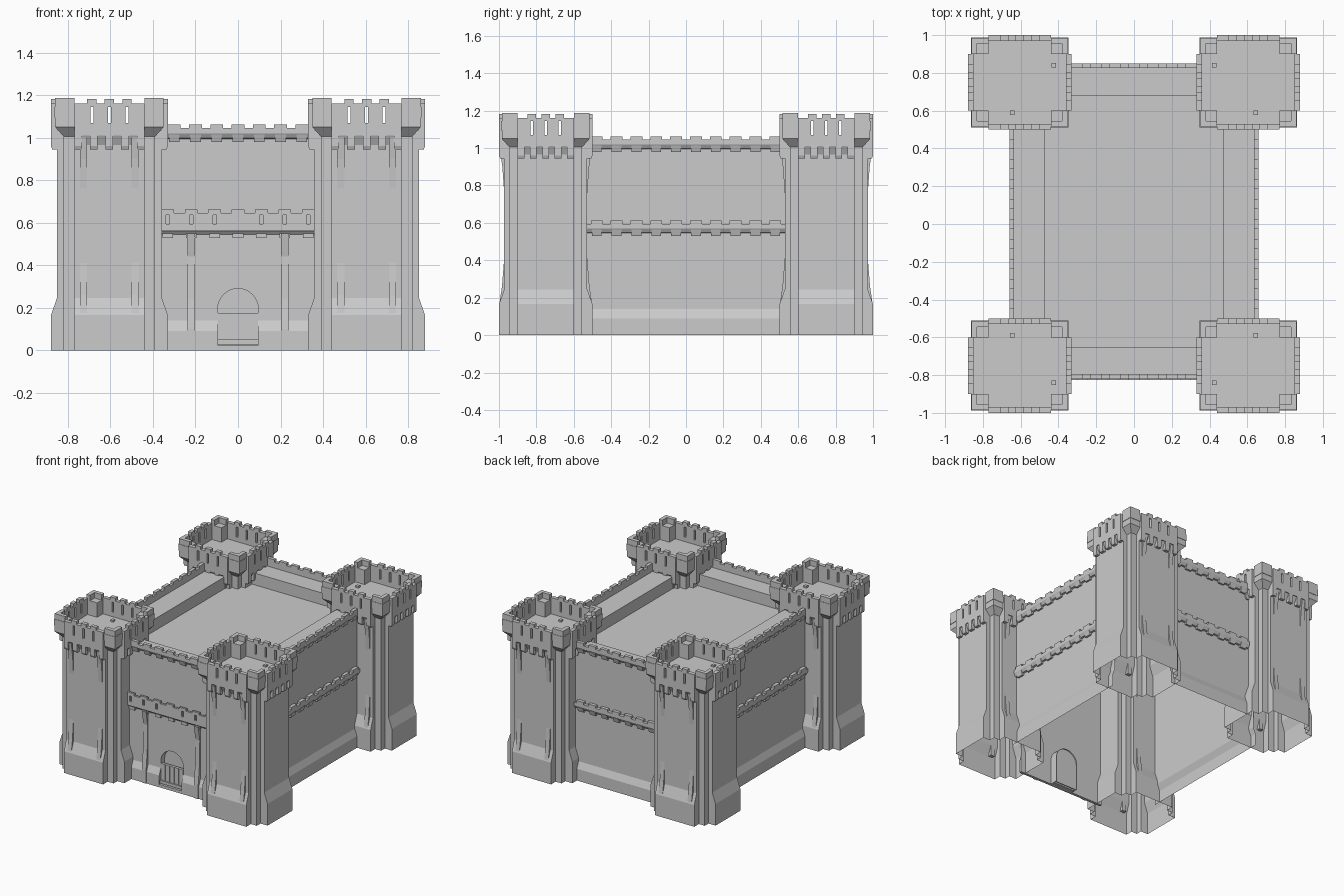
import bpy, bmesh, math
from mathutils import Matrix, Vector

if "Cube" in bpy.data.objects:
    bpy.data.objects.remove(bpy.data.objects["Cube"])


def frame(cx, cy, angle):
    """Local frame of a facade: x runs along it, -y points outward."""
    return Matrix.Translation((cx, cy, 0)) @ Matrix.Rotation(math.radians(angle), 4, 'Z')


def extrude(bm, M, profile, a0, a1, closed=True):
    """Sweep an (outward, z) profile along the facade; open profiles give a sheet."""
    rings = [[bm.verts.new(M @ Vector((a, -d, z))) for d, z in profile] for a in (a0, a1)]
    n = len(profile)
    fs = [bm.faces.new(rings[0]), bm.faces.new(rings[1][::-1])] if closed else []
    for i in range(n if closed else n - 1):
        j = (i + 1) % n
        fs.append(bm.faces.new((rings[0][i], rings[1][i], rings[1][j], rings[0][j])))
    if closed:
        bmesh.ops.recalc_face_normals(bm, faces=fs)


def box(bm, M, a0, a1, d0, d1, z0, z1):
    extrude(bm, M, [(d0, z0), (d1, z0), (d1, z1), (d0, z1)], a0, a1)


def loft(bm, rings, bottom=False):
    """Join (outline, z) rings upward, capped on top."""
    vs = [[bm.verts.new((x, y, z)) for x, y in pts] for pts, z in rings]
    fs = [bm.faces.new(vs[-1])]
    if bottom:
        fs.append(bm.faces.new(vs[0][::-1]))
    for lo, hi in zip(vs, vs[1:]):
        for i in range(len(lo)):
            j = (i + 1) % len(lo)
            fs.append(bm.faces.new((lo[i], lo[j], hi[j], hi[i])))
    bmesh.ops.recalc_face_normals(bm, faces=fs)


def slotted(bm, M, hw, d0, d1, z0, s0, s1, z1, slots, w):
    """Parapet wall with vertical slots between heights s0 and s1."""
    box(bm, M, -hw, hw, d0, d1, z0, s0)
    box(bm, M, -hw, hw, d0, d1, s1, z1)
    edges = [-hw] + [e for s in slots for e in (s - w / 2, s + w / 2)] + [hw]
    for a, b in zip(edges[::2], edges[1::2]):
        box(bm, M, a, b, d0, d1, s0, s1)


def finish(bm, name, mirror=None):
    me = bpy.data.meshes.new(name)
    bm.to_mesh(me)
    bm.free()
    ob = bpy.data.objects.new(name, me)
    bpy.context.collection.objects.link(ob)
    if mirror:
        m = ob.modifiers.new("mirror", 'MIRROR')
        m.use_axis = mirror
        m.use_mirror_merge = False
    return ob


def rect(x0, x1, y0, y1):
    return [(x0, y0), (x1, y0), (x1, y1), (x0, y1)]


ALL4 = (True, True, False)
CX, CY = 0.605, 0.75
sides = [(k * 90, *((0.165, 0.25) if k % 2 == 0 else (0.15, 0.275))) for k in range(4)]
QUADS = ((1, 1), (-1, 1), (-1, -1), (1, -1))


def tower_plan(inset):
    """Cross plan: four face panels around set-back corner piers."""
    q = [(0.275 - inset, 0.15), (0.215, 0.15), (0.215, 0.195), (0.165, 0.195), (0.165, 0.25 - inset)]
    return [(CX + sx * x, CY + sy * y) for sx, sy in QUADS for x, y in (q if sx * sy > 0 else q[::-1])]


# tower shafts with battered base (one tower, mirrored to four)
bm = bmesh.new()
loft(bm, [(tower_plan(i), z) for i, z in ((0, 0), (0, 0.165), (0.028, 0.245), (0.028, 0.965),
                                          (0.004, 1.015), (0.004, 1.035))])
finish(bm, "tower_shaft", ALL4)

# thin tapered buttresses on the front and back tower faces
bm = bmesh.new()
for ang, hw, out in sides[::2]:
    M = frame(CX, CY, ang)
    s = out - 0.028
    for c in (-0.122, 0.122):
        for prof in ([(s, 0.41), (s + 0.012, 0.26), (out - 0.002, 0.165)],
                     [(s, 0.76), (s + 0.01, 0.9), (out - 0.004, 1.0)]):
            extrude(bm, M, prof + [(s, prof[-1][1])], c - 0.017, c + 0.017)
finish(bm, "tower_buttress", ALL4)

# tower parapets: slots, merlons above, corbel teeth below
bm = bmesh.new()
for ang, hw, out in sides:
    M = frame(CX, CY, ang)
    step = hw * 0.5
    slots = [-step, 0, step]
    slotted(bm, M, hw, out - 0.03, out, 1.01, 1.07, 1.145, 1.16, slots, 0.014)
    for c in slots:
        box(bm, M, c - 0.022, c + 0.022, out - 0.03, out, 1.16, 1.182)
    for i in range(5):
        c = (i - 2) * (hw - 0.018) / 2
        extrude(bm, M, [(out - 0.028, 0.945), (out - 0.006, 0.945), (out, 0.96), (out, 1.015), (out - 0.028, 1.015)],
                c - 0.018, c + 0.018)
finish(bm, "tower_parapet", ALL4)

# tower corner turrets flaring out from the piers
bm = bmesh.new()
for sx, sy in QUADS:
    def r(x0, x1, y0, y1):
        return rect(CX + sx * x0, CX + sx * x1, CY + sy * y0, CY + sy * y1)
    top = r(0.165, 0.255, 0.15, 0.235)
    band = r(0.165, 0.258, 0.15, 0.238)
    loft(bm, [(r(0.165, 0.215, 0.15, 0.195), 1.005), (top, 1.05), (top, 1.095)])
    loft(bm, [(band, 1.095), (band, 1.145)], True)
    for w in (r(0.225, 0.255, 0.15, 0.235), r(0.165, 0.225, 0.205, 0.235)):
        loft(bm, [(w, 1.145), (w, 1.187)])
finish(bm, "tower_corner", ALL4)

# small studs on the tower roofs
bm = bmesh.new()
for x, y in ((-0.18, 0.09), (0.04, -0.16)):
    stud = rect(CX + x - 0.012, CX + x + 0.012, CY + y - 0.012, CY + y + 0.012)
    loft(bm, [(stud, 1.03), (stud, 1.048)])
finish(bm, "tower_roof_studs", ALL4)


def trim(bm, M, hw, z, n):
    """Projecting crenellated band with corbel teeth."""
    extrude(bm, M, [(0, z + 0.015), (0.012, z + 0.018), (0.025, z + 0.04), (0.025, z + 0.065),
                    (0, z + 0.065)], -hw, hw)
    p = 2 * hw / n
    for i in range(n):
        c = -hw + (i + 0.5) * p
        box(bm, M, c - p * 0.3, c + p * 0.3, 0, 0.025, z + 0.06, z + 0.083)
        extrude(bm, M, [(0, z), (0.014, z), (0.025, z + 0.035), (0, z + 0.035)], c - p * 0.25, c + p * 0.25)


# walls between towers; the front only gets the top band here
walls = {"front": (frame(0, -0.795, 0), 0.37, 7), "right": (frame(0.635, 0, 90), 0.55, 10),
         "back": (frame(0, 0.825, 180), 0.37, 7), "left": (frame(-0.635, 0, 270), 0.55, 10)}
for name, (M, hw, n) in walls.items():
    if name != "front":
        bm = bmesh.new()
        extrude(bm, M, [(0.02, 0), (0.02, 0.09), (0, 0.14), (0, 1.0)], -hw, hw, False)
        finish(bm, name + "_wall")
    # raised walkway along the roof edge
    bm = bmesh.new()
    extrude(bm, M, [(0, 1.0), (-0.145 if n == 7 else -0.165, 1.0), (-0.145 if n == 7 else -0.165, 0.91)],
            -hw, hw, False)
    finish(bm, name + "_walkway")
    bm = bmesh.new()
    trim(bm, M, hw - 0.02, 0.98, n)
    if name != "front":
        trim(bm, M, hw - 0.02, 0.53, n)
    finish(bm, name + "_bands")

# main roof
bm = bmesh.new()
bm.faces.new([bm.verts.new((x, y, 0.91)) for x, y in rect(-0.47, 0.47, -0.65, 0.68)])
finish(bm, "main_roof")

# front wall with arched gateway: flat face plus a short vaulted passage
F = walls["front"][0]
R, SPRING = 0.095, 0.195
arch = [(R, 0)] + [(R * math.cos(math.pi * i / 16), SPRING + R * math.sin(math.pi * i / 16))
                   for i in range(17)] + [(-R, 0)]
bm = bmesh.new()
outline = [(-0.37, 0), (-0.37, 1.0), (0.37, 1.0), (0.37, 0)] + arch
bm.faces.new([bm.verts.new(F @ Vector((x, 0, z))) for x, z in outline][::-1])
# swapped axes sweep the arch inward instead of sideways
S = F @ Matrix(((0, -1, 0, 0), (1, 0, 0, 0), (0, 0, 1, 0), (0, 0, 0, 1)))
extrude(bm, S, arch, 0, 0.06, False)
for s in (-1, 1):
    extrude(bm, F, [(0, 0), (0.02, 0), (0.02, 0.09), (0, 0.14)], s * R, s * 0.37)
finish(bm, "front_wall")

# gate: plank door and threshold steps
bm = bmesh.new()
for i in range(10):
    c = -R + (i + 0.5) * R / 5
    box(bm, F, c - R / 10, c + R / 10, -0.02, 0.003 * (i % 2), 0.05, 0.175)
for z0, z1, d in ((0, 0.022, 0.02), (0.028, 0.05, 0.012)):
    box(bm, F, -R, R, -0.03, d, z0, z1)
# arch infill above the door
extrude(bm, S, arch, 0.045, 0.05)
finish(bm, "gate")

# balcony over the gate with slotted parapet and merlons
bm = bmesh.new()
extrude(bm, F, [(0, 0.545), (0.008, 0.545), (0.022, 0.562), (0.03, 0.562), (0.03, 0.575), (0, 0.575)],
        -0.36, 0.36)
slotted(bm, F, 0.36, 0.014, 0.03, 0.575, 0.595, 0.637, 0.646,
        [-0.33, -0.22, -0.11, 0.11, 0.22, 0.33], 0.016)
for i in range(7):
    c = (i - 3) * 0.11
    box(bm, F, c - 0.03, c + 0.03, 0.014, 0.03, 0.646, 0.662)
    box(bm, F, c - 0.025, c + 0.025, 0, 0.016, 0.528, 0.55)
finish(bm, "balcony")

# tapered buttresses under the balcony
bm = bmesh.new()
for c in (-0.22, 0.22):
    extrude(bm, F, [(0, 0), (0.026, 0), (0.026, 0.1), (0.012, 0.24), (0.006, 0.44), (0.012, 0.47),
                    (0.026, 0.55), (0, 0.55)], c - 0.018, c + 0.018)
finish(bm, "balcony_buttress")
